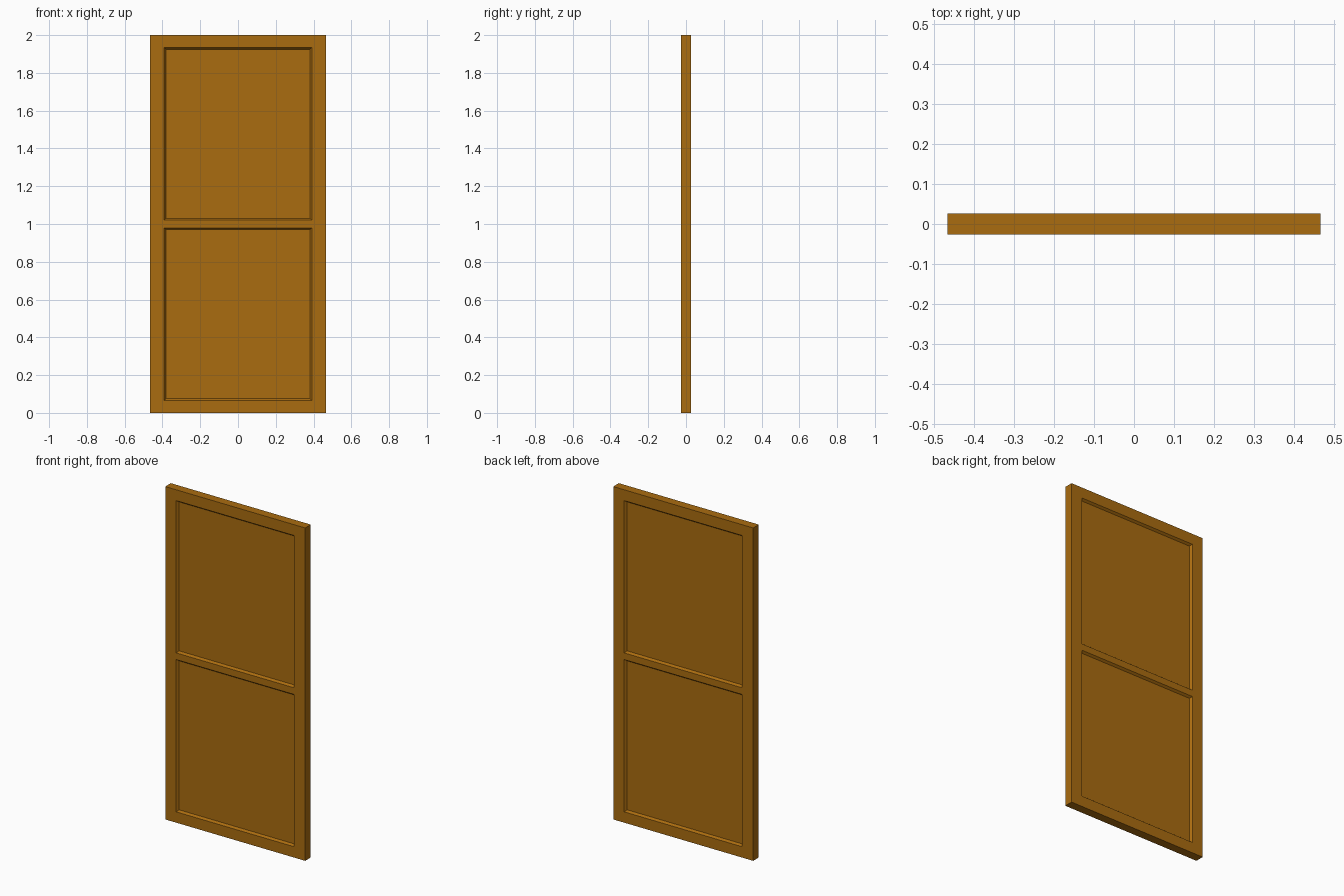
import bpy, bmesh
from mathutils import Vector

if "Cube" in bpy.data.objects:
    bpy.data.objects.remove(bpy.data.objects["Cube"])

W, T, H = 0.93, 0.053, 2.0          # door slab size
PX = 0.392                          # half width of the panels
ZCUTS = (0.065, 0.98, 1.02, 1.935)  # panel bottoms and tops
SLOPE, DEPTH = 0.01, 0.013          # moulding width and recess depth

wood = bpy.data.materials.new("wood")
wood.diffuse_color = (0.40, 0.15, 0.005, 1)
wood.use_nodes = True
wood.node_tree.nodes["Principled BSDF"].inputs["Base Color"].default_value = wood.diffuse_color

# Slab
bm = bmesh.new()
bmesh.ops.create_cube(bm, size=1)
for v in bm.verts:
    v.co = Vector((v.co.x * W, v.co.y * T, (v.co.z + 0.5) * H))


def slice_at(co, normal):
    bmesh.ops.bisect_plane(bm, geom=bm.verts[:] + bm.edges[:] + bm.faces[:],
                           plane_co=co, plane_no=normal)


# Stile and rail lines
for x in (-PX, PX):
    slice_at((x, 0, 0), (1, 0, 0))
for z in ZCUTS:
    slice_at((0, 0, z), (0, 0, 1))

# Recessed panels, two on each side, with sloped edges
bm.normal_update()
panels = [f for f in bm.faces
          if abs(f.normal.y) > 0.9
          and abs(f.calc_center_median().x) < 0.1 and f.calc_area() > 0.3]
bmesh.ops.inset_individual(bm, faces=panels, thickness=SLOPE, depth=-DEPTH,
                           use_even_offset=True)

# Merge the leftover flat cuts
bmesh.ops.dissolve_limit(bm, angle_limit=0.01, verts=bm.verts[:], edges=bm.edges[:])
bmesh.ops.triangulate(bm, faces=[f for f in bm.faces if len(f.verts) > 4])
bmesh.ops.recalc_face_normals(bm, faces=bm.faces[:])

mesh = bpy.data.meshes.new("door_panel")
bm.to_mesh(mesh)
bm.free()
mesh.materials.append(wood)
door = bpy.data.objects.new("door_panel", mesh)
bpy.context.collection.objects.link(door)
